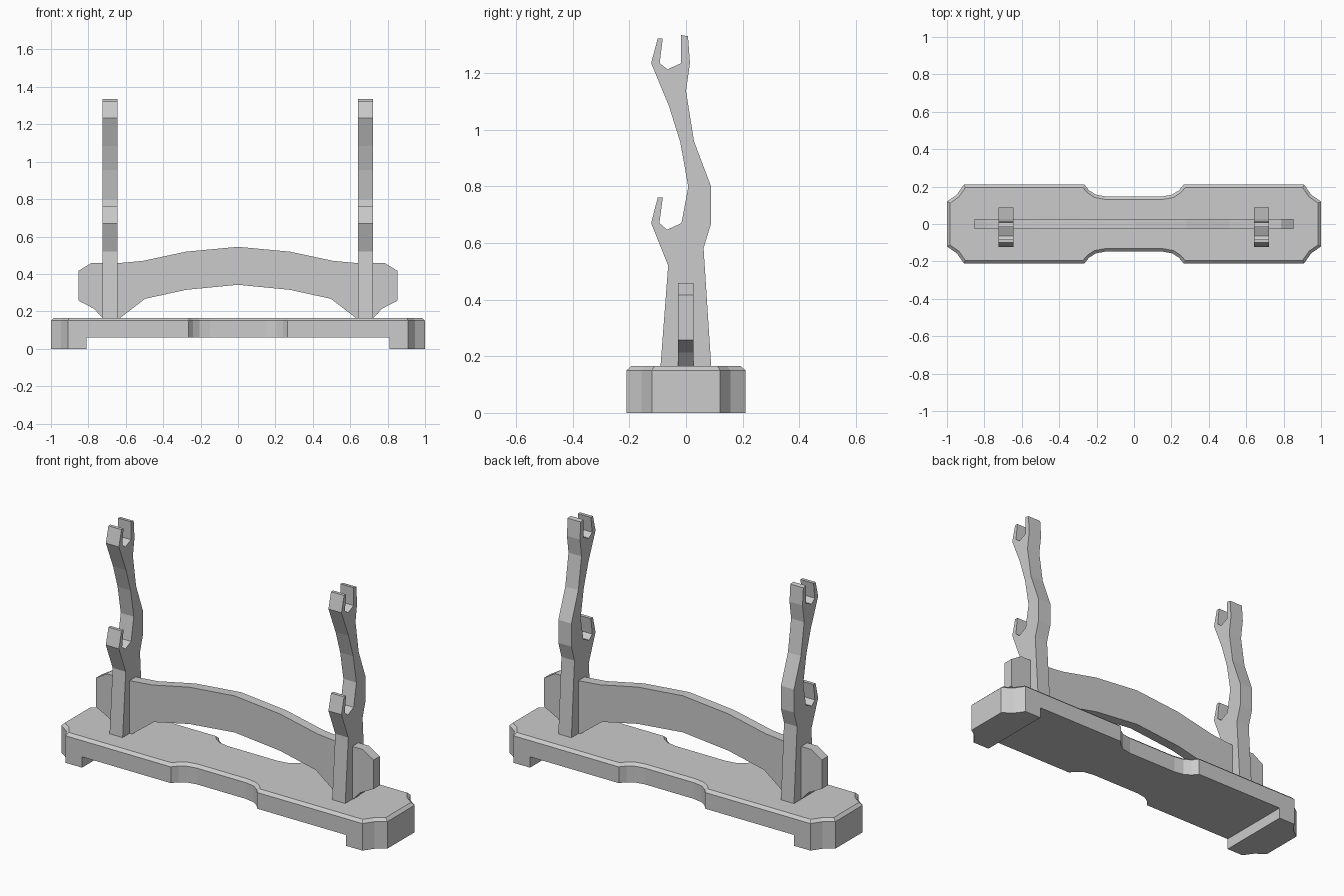
import bpy, bmesh

if "Cube" in bpy.data.objects:
    bpy.data.objects.remove(bpy.data.objects["Cube"])


def prism(name, points, to3d, a, b, chamfer=None):
    """Extrude a 2D outline from depth a to b; to3d maps (u, v, depth) to xyz."""
    bm = bmesh.new()
    near = [bm.verts.new(to3d(u, v, a)) for u, v in points]
    far = [bm.verts.new(to3d(u, v, b)) for u, v in points]
    bm.faces.new(near)
    end = bm.faces.new(far)
    for i in range(len(points)):
        bm.faces.new((near[i - 1], near[i], far[i], far[i - 1]))
    bmesh.ops.recalc_face_normals(bm, faces=bm.faces)
    if chamfer:
        inset, rise = chamfer
        bmesh.ops.inset_region(bm, faces=[end], thickness=inset, use_even_offset=True)
        bmesh.ops.translate(bm, verts=end.verts, vec=(0, 0, rise))
    mesh = bpy.data.meshes.new(name)
    bm.to_mesh(mesh)
    bm.free()
    ob = bpy.data.objects.new(name, mesh)
    bpy.context.collection.objects.link(ob)
    return ob


def mirrored(half):
    """Close an outline symmetric about u = 0."""
    return half + [(-u, v) for u, v in reversed(half) if abs(u) > 1e-6]


# Base: waisted board with coved corners and a chamfered top edge
quarter = [(0.15, 0.147), (0.205, 0.157), (0.24, 0.18), (0.265, 0.21),
           (0.91, 0.21), (0.947, 0.157), (1.0, 0.12)]
right_half = quarter + [(x, -y) for x, y in reversed(quarter)]
base = prism("base", mirrored(right_half), lambda u, v, d: (u, v, d),
             0, 0.15, chamfer=(0.016, 0.015))

# Recess under the base, leaving a foot at each end
cutter = prism("foot_gap_cutter", [(-0.81, -0.5), (0.81, -0.5), (0.81, 0.5), (-0.81, 0.5)],
               lambda u, v, d: (u, v, d), -0.2, 0.06)
cutter.hide_render = True
mod = base.modifiers.new("foot_gap", 'BOOLEAN')
mod.operation = 'DIFFERENCE'
mod.solver = 'EXACT'
mod.object = cutter
bpy.context.view_layer.objects.active = base
bpy.ops.object.modifier_apply(modifier=mod.name)
bpy.data.objects.remove(cutter)

# Uprights: side profile with two hooked cradles
upright = [(-0.09, 0.165), (-0.063, 0.52), (-0.123, 0.67), (-0.10, 0.76), (-0.082, 0.76),
           (-0.094, 0.67), (-0.067, 0.647), (-0.016, 0.67), (0.008, 0.798), (-0.02, 0.955),
           (-0.06, 1.083), (-0.123, 1.235), (-0.10, 1.322), (-0.082, 1.322), (-0.093, 1.235),
           (-0.065, 1.213), (-0.017, 1.235), (-0.017, 1.334), (0.007, 1.33), (0.014, 1.235),
           (0.0, 1.137), (0.028, 0.96), (0.089, 0.798), (0.089, 0.67), (0.062, 0.582),
           (0.089, 0.165)]
for name, x in (("left_upright", -0.685), ("right_upright", 0.681)):
    prism(name, upright, lambda u, v, d: (d, u, v), x - 0.04, x + 0.04)

# Arched crossbar running through both uprights
bar_top = [(0, 0.545), (0.278, 0.519), (0.508, 0.47), (0.636, 0.458), (0.785, 0.458),
           (0.852, 0.417)]
bar_bottom = [(0.852, 0.257), (0.77, 0.214), (0.725, 0.165), (0.63, 0.165),
              (0.497, 0.267), (0.278, 0.315), (0, 0.342)]
left = [(-u, v) for u, v in reversed(bar_top + bar_bottom)][1:-1]
prism("crossbar", bar_top + bar_bottom + left, lambda u, v, d: (u, d, v), -0.028, 0.026)
